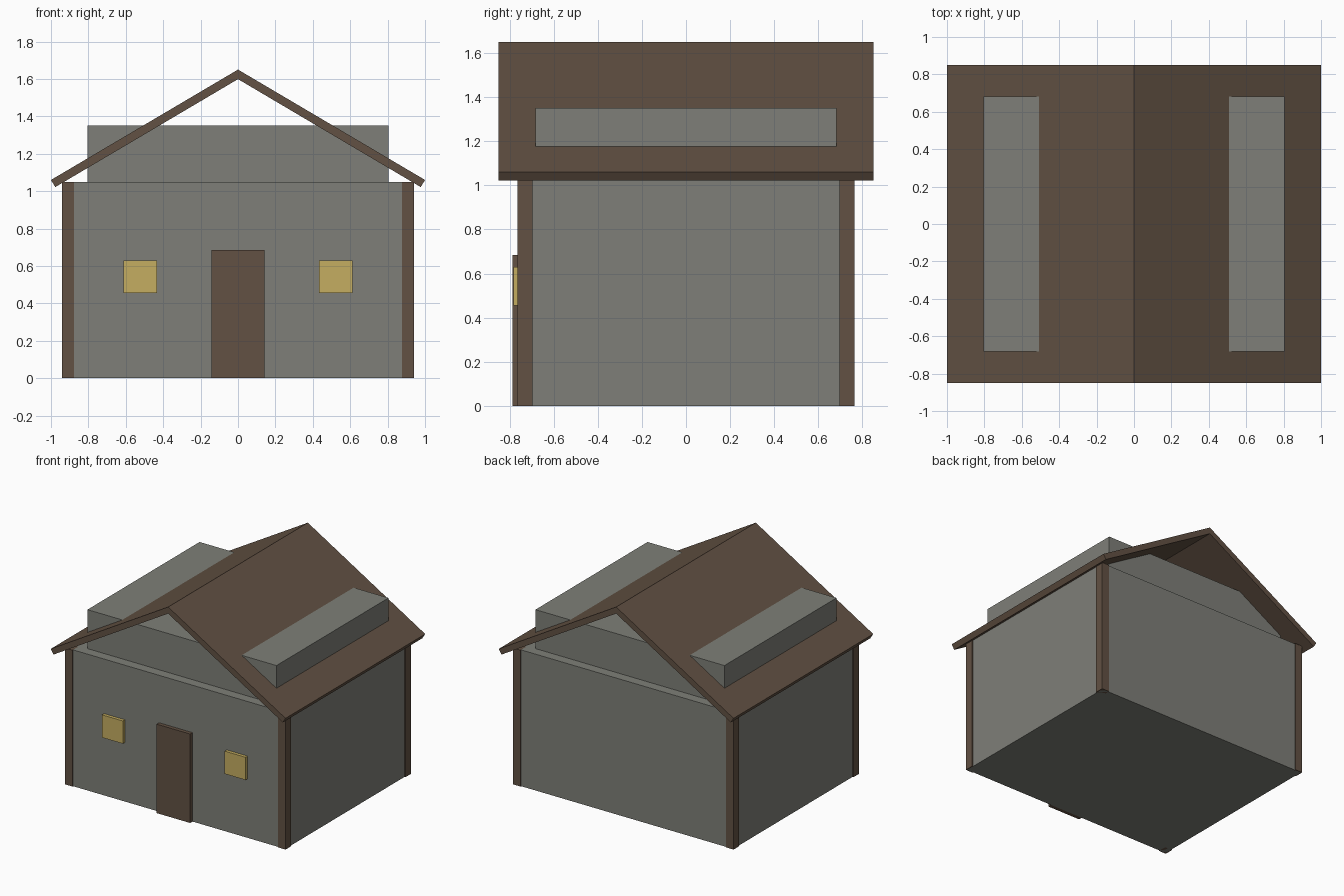
import bpy, bmesh

if "Cube" in bpy.data.objects:
    bpy.data.objects.remove(bpy.data.objects["Cube"])


def material(name, rgb):
    def lin(c):
        c /= 255
        return c / 12.92 if c <= 0.04045 else ((c + 0.055) / 1.055) ** 2.4
    m = bpy.data.materials.new(name)
    m.diffuse_color = (*[lin(c) for c in rgb], 1)
    m.use_nodes = True
    m.node_tree.nodes["Principled BSDF"].inputs["Base Color"].default_value = m.diffuse_color
    return m


STONE = material("grey stone", (126, 127, 120))
WOOD = material("brown wood", (98, 81, 67))
GLOW = material("yellow glass", (197, 174, 97))


def finish(name, bm, mat):
    bmesh.ops.recalc_face_normals(bm, faces=bm.faces)
    mesh = bpy.data.meshes.new(name)
    bm.to_mesh(mesh)
    bm.free()
    mesh.materials.append(mat)
    ob = bpy.data.objects.new(name, mesh)
    bpy.context.collection.objects.link(ob)
    return ob


def box(name, x, y, z, mat):
    """Box from (min, max) ranges on each axis."""
    bm = bmesh.new()
    bmesh.ops.create_cube(bm, size=1)
    for v in bm.verts:
        v.co = [r[0] if c < 0 else r[1] for c, r in zip(v.co, (x, y, z))]
    return finish(name, bm, mat)


# Lower walls and the upper block that pokes through the roof
box("walls", (-0.932, 0.932), (-0.757, 0.757), (0, 1.05), STONE)
box("upper_block", (-0.805, 0.805), (-0.682, 0.682), (1.05, 1.35), STONE)

# Corner posts, slightly proud of the walls
for sx, side in ((-1, "left"), (1, "right")):
    for sy, end in ((-1, "front"), (1, "back")):
        box(f"{end}_{side}_post", sorted((sx * 0.876, sx * 0.94)),
            sorted((sy * 0.695, sy * 0.764)), (0, 1.05), WOOD)

# Gabled roof: two sloping slabs meeting at the ridge
for sx, side in ((-1, "left"), (1, "right")):
    profile = [(0, 1.65), (1.0, 1.06), (0.977, 1.022), (0, 1.599)]
    bm = bmesh.new()
    face = bm.faces.new([bm.verts.new((sx * x, -0.85, z)) for x, z in profile])
    ext = bmesh.ops.extrude_face_region(bm, geom=[face], use_keep_orig=True)
    verts = [g for g in ext["geom"] if isinstance(g, bmesh.types.BMVert)]
    bmesh.ops.translate(bm, verts=verts, vec=(0, 1.7, 0))
    finish(f"{side}_roof_slope", bm, WOOD)

# Door and the two front windows
box("door", (-0.143, 0.143), (-0.786, -0.757), (0, 0.685), WOOD)
for sx, side in ((-1, "left"), (1, "right")):
    box(f"{side}_window", sorted((sx * 0.434, sx * 0.612)),
        (-0.782, -0.757), (0.455, 0.63), GLOW)
